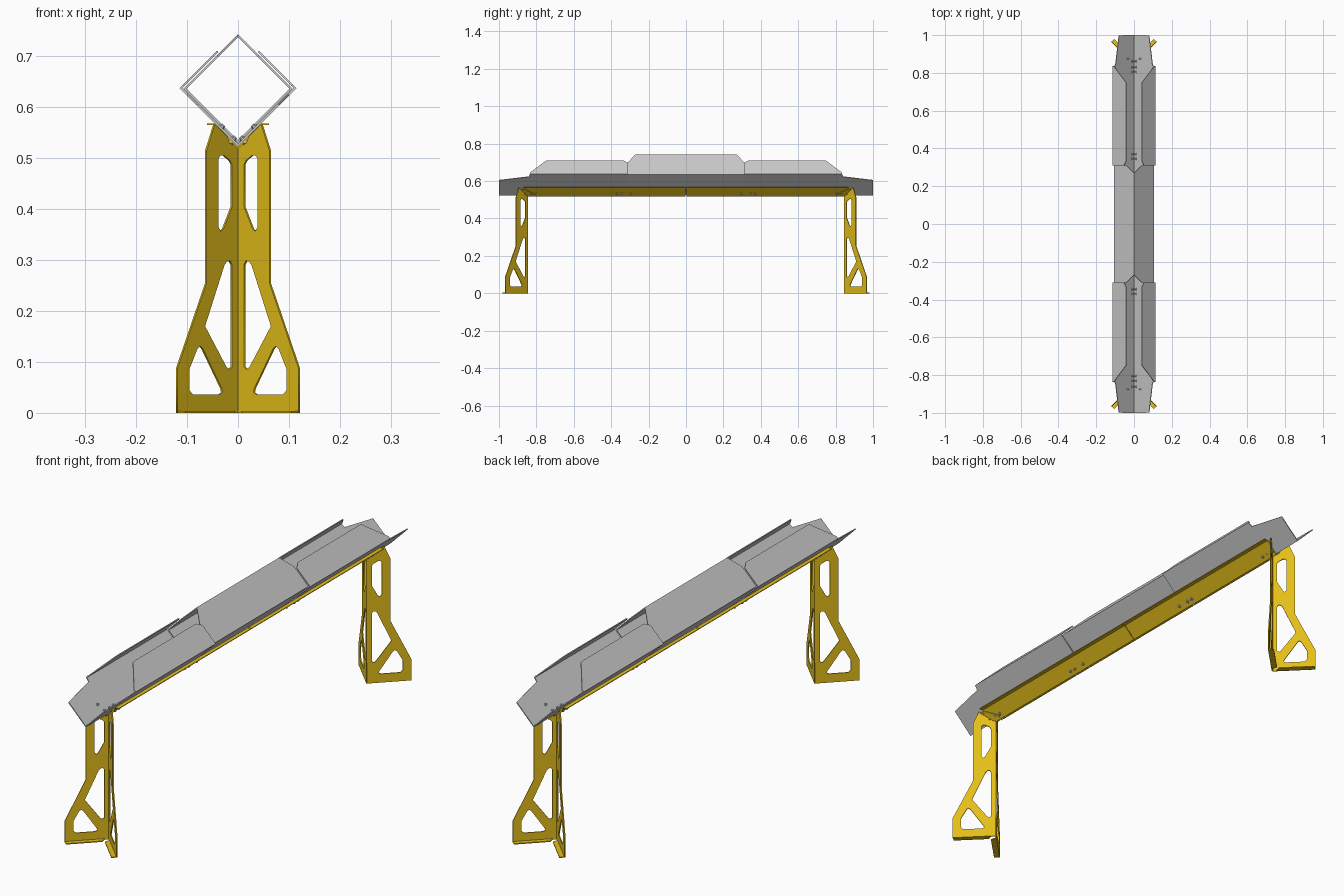
import bpy, bmesh, math
from mathutils import Matrix, Vector

if "Cube" in bpy.data.objects:
    bpy.data.objects.remove(bpy.data.objects["Cube"])

yellow = bpy.data.materials.new("yellow_paint")
yellow.diffuse_color = (0.78, 0.52, 0.01, 1)
yellow.use_nodes = True
yellow.node_tree.nodes["Principled BSDF"].inputs["Base Color"].default_value = yellow.diffuse_color


def finish(name, bm, mat=None, mirror_y=True, thick=0.0):
    """Turn a quarter/half bmesh into a mirrored (and optionally thickened) object."""
    bmesh.ops.remove_doubles(bm, verts=bm.verts, dist=1e-5)
    bmesh.ops.recalc_face_normals(bm, faces=bm.faces)
    me = bpy.data.meshes.new(name)
    bm.to_mesh(me)
    bm.free()
    ob = bpy.data.objects.new(name, me)
    bpy.context.collection.objects.link(ob)
    m = ob.modifiers.new("mirror", 'MIRROR')
    m.use_axis = (True, mirror_y, False)
    m.use_clip = True
    if thick:
        s = ob.modifiers.new("sheet_thickness", 'SOLIDIFY')
        s.thickness = thick
        s.offset = 0
        s.use_even_offset = True
    if mat:
        me.materials.append(mat)
    return ob


def sheet(name, polys, mat=None, mirror_y=True, thick=0.004):
    """Folded sheet metal from a few flat polygons."""
    bm = bmesh.new()
    for poly in polys:
        bm.faces.new([bm.verts.new(p) for p in poly])
    return finish(name, bm, mat, mirror_y, thick)


def vee(base, pts):
    """Lay (x, y) points on the 45 degree trough wall."""
    return [(x, y, base + x) for x, y in pts]


def roof(top, pts):
    """Lay (x, y) points on the 45 degree inward-folded wall."""
    return [(x, y, top - x) for x, y in pts]


# Square closed middle section
sheet("middle_tube", [
    vee(0.532, [(0, -0.31), (0, 0.31), (0.104, 0.31), (0.104, -0.31)]),
    roof(0.740, [(0.104, -0.31), (0.104, 0.31), (0.04, 0.31), (0, 0.27),
                 (0, -0.27), (0.04, -0.31)]),
], mirror_y=False)

# End troughs with inward wings
sheet("end_troughs", [
    vee(0.525, [(0, 0.285), (0, 1), (0.08, 0.999), (0.099, 0.84),
                (0.112, 0.835), (0.112, 0.31), (0.04, 0.31)]),
    roof(0.749, [(0.112, 0.31), (0.112, 0.835), (0.106, 0.835), (0.042, 0.75),
                 (0.040, 0.74), (0.040, 0.335), (0.052, 0.31)]),
])

# Angle beam with horizontal lips, split in the middle
lip = 0.046
sheet("support_beam", [
    vee(0.520, [(0, 0.0015), (0, 0.87), (lip, 0.87), (lip, 0.0015)]),
    [(lip, 0.0015, 0.520 + lip), (lip, 0.87, 0.520 + lip),
     (0.061, 0.87, 0.520 + lip), (0.061, 0.0015, 0.520 + lip)],
], yellow, thick=0.003)

# Leg plates: outline with rounded cut-outs
outline = [(0, 0), (0.12, 0), (0.12, 0.088), (0.063, 0.255), (0.063, 0.515),
           (0.047, 0.566), (0, 0.519)]
holes = [
    [(0.04, 0.365), (0.04, 0.498), (0.036, 0.505), (0.029, 0.505), (0.017, 0.495),
     (0.013, 0.487), (0.013, 0.405), (0.03, 0.361), (0.035, 0.356)],
    [(0.013, 0.29), (0.017, 0.298), (0.023, 0.297), (0.028, 0.29), (0.066, 0.17),
     (0.024, 0.09), (0.019, 0.085), (0.013, 0.09)],
    [(0.07, 0.125), (0.075, 0.131), (0.081, 0.126), (0.097, 0.085), (0.097, 0.045),
     (0.09, 0.036), (0.038, 0.036), (0.032, 0.04), (0.033, 0.047)],
]
cu = bpy.data.curves.new("leg_profile", 'CURVE')
cu.dimensions = '2D'
cu.fill_mode = 'BOTH'
cu.extrude = 0.0022
for loop in [outline] + holes:
    sp = cu.splines.new('POLY')
    sp.points.add(len(loop) - 1)
    for p, (x, z) in zip(sp.points, loop):
        p.co = (x, z, 0, 1)
    sp.use_cyclic_u = True
tmp = bpy.data.objects.new("leg_profile", cu)
bpy.context.collection.objects.link(tmp)
flat = bpy.data.meshes.new_from_object(
    tmp.evaluated_get(bpy.context.evaluated_depsgraph_get()))
bpy.data.objects.remove(tmp)
bm = bmesh.new()
bm.from_mesh(flat)
apex = 0.846
r = math.sqrt(0.5)
bm.transform(Matrix(((1, 0, -r, 0), (1, 0, r, apex), (0, 1, 0, 0), (0, 0, 0, 1))))
leg = finish("legs", bm, yellow)
leg.modifiers["mirror"].use_clip = False
leg.modifiers["mirror"].use_mirror_merge = False

# Foot flanges folded towards the outside ends
sheet("foot_flanges", [[(0.012, apex + 0.012, 0.002), (0.119, apex + 0.119, 0.002),
                        (0.104, apex + 0.134, 0.002), (0.006, apex + 0.036, 0.002)]],
      yellow)

# Mounting tabs on top of the legs, under the beam
sheet("leg_top_tabs", [vee(0.516, [(0.006, 0.815), (0.006, 0.852), (0.044, 0.89),
                                   (0.044, 0.868), (0.038, 0.855), (0.012, 0.81)])],
      yellow, thick=0.003)

# Bolts through trough and beam
bm = bmesh.new()
axis = Vector((-1, 0, 1)).to_track_quat('Z', 'Y').to_matrix().to_4x4()
for d, y in [(0.012, 0.295), (0.012, 0.345), (0.012, 0.37), (0.012, 0.805),
             (0.012, 0.83), (0.012, 0.862), (0.035, 0.875)]:
    for rad, length in ((0.007, 0.012), (0.004, 0.02)):
        bmesh.ops.create_cone(bm, cap_ends=True, segments=6 if rad > 0.005 else 10,
                              radius1=rad, radius2=rad, depth=length,
                              matrix=Matrix.Translation((d, y, 0.5225 + d)) @ axis)
bolts = finish("bolts", bm)
bolts.modifiers["mirror"].use_clip = False
